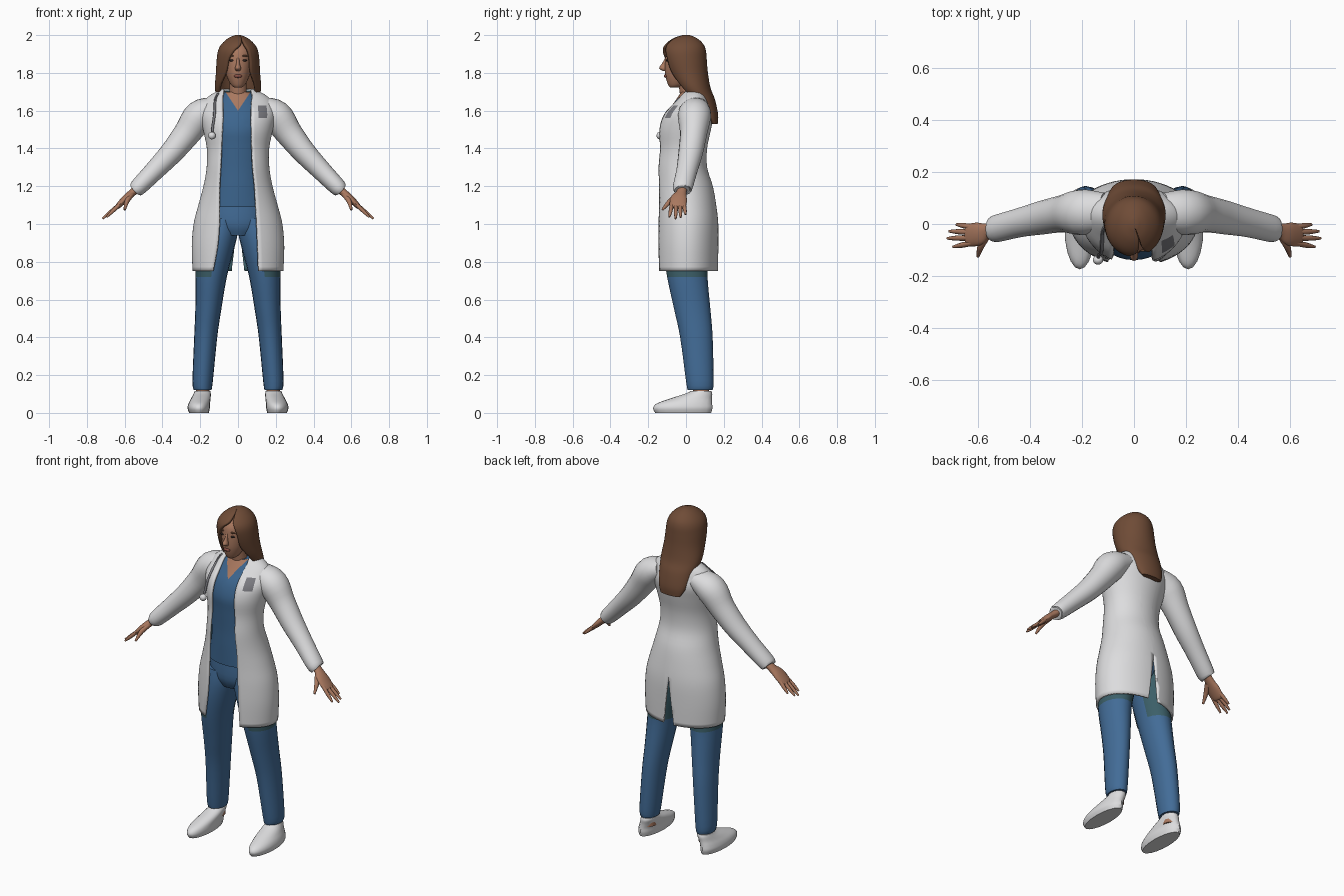
import bpy, bmesh, math
from mathutils import Vector

cube = bpy.data.objects.get("Cube")
if cube:
    bpy.data.objects.remove(cube)


def material(name, r, g, b):
    m = bpy.data.materials.new(name)
    m.use_nodes = True
    m.diffuse_color = (r, g, b, 1)
    node = next(n for n in m.node_tree.nodes if n.type == 'BSDF_PRINCIPLED')
    node.inputs["Base Color"].default_value = (r, g, b, 1)
    node.inputs["Roughness"].default_value = 0.8
    return m


white = material("coat white", .72, .72, .73)
teal = material("lining teal", .045, .115, .14)
grey = material("metal grey", .2, .2, .22)
blue = material("shirt blue", .045, .13, .27)
denim = material("trouser blue", .055, .15, .31)
skin = material("skin", .40, .19, .115)
brown = material("hair brown", .16, .072, .038)
dark = material("eye dark", .03, .02, .018)
rose = material("lip rose", .25, .08, .06)


def refine(rows, steps=4):
    """Smooth spline through rows of numbers."""
    rows = [Vector(r) for r in rows]
    last, out = len(rows) - 1, []
    for i in range(last):
        p, a, b, q = rows[max(i - 1, 0)], rows[i], rows[i + 1], rows[min(i + 2, last)]
        for s in range(steps):
            t = s / steps
            out.append(a + (b - p) * (t / 2) + (p * 2 - a * 5 + b * 4 - q) * (t * t / 2)
                       + (a * 3 - b * 3 + q - p) * (t ** 3 / 2))
    return out + [rows[-1]]


def bridge(bm, rings, closed):
    n = len(rings[0])
    for low, high in zip(rings, rings[1:]):
        for j in range(n if closed else n - 1):
            k = (j + 1) % n
            bm.faces.new((low[j], low[k], high[k], high[j]))


def finish(bm, name, mats, mirror=False, thickness=0):
    mesh = bpy.data.meshes.new(name)
    bm.to_mesh(mesh)
    bm.free()
    for m in mats:
        mesh.materials.append(m)
    ob = bpy.data.objects.new(name, mesh)
    bpy.context.collection.objects.link(ob)
    bpy.ops.object.select_all(action='DESELECT')
    ob.select_set(True)
    bpy.context.view_layer.objects.active = ob
    bpy.ops.object.shade_smooth_by_angle(angle=math.radians(45))
    if thickness:
        mod = ob.modifiers.new("thickness", 'SOLIDIFY')
        mod.thickness, mod.offset, mod.material_offset = thickness, -1, len(mats) > 1
    if mirror:
        ob.modifiers.new("mirror", 'MIRROR')
    return ob


def loft(name, rows, mats, upright=False, mirror=False, sides=20, rule=None, cuts=()):
    """Closed tube; rows are x, y, z, radius along y, radius across."""
    bm, rows, rings = bmesh.new(), refine(rows), []
    for i, r in enumerate(rows):
        t = Vector((0, 0, 1))
        if not upright:
            t = (rows[min(i + 1, len(rows) - 1)].to_3d() - rows[max(i - 1, 0)].to_3d()).normalized()
        across = t.cross(Vector((0, 1, 0))).normalized()
        along = across.cross(t)
        ring = []
        for j in range(sides):
            a = math.tau * j / sides
            ring.append(bm.verts.new(r.to_3d() + along * (r[3] * math.cos(a)) + across * (r[4] * math.sin(a))))
        rings.append(ring)
    bridge(bm, rings, True)
    bm.faces.new(rings[0])
    bm.faces.new(rings[-1])
    bmesh.ops.recalc_face_normals(bm, faces=bm.faces)
    slice_mesh(bm, cuts)
    for f in bm.faces:
        if rule and rule(f.calc_center_median()):
            f.material_index = 1
    return finish(bm, name, mats, mirror)


def slice_mesh(bm, cuts):
    for co, no in cuts:
        bmesh.ops.bisect_plane(bm, geom=bm.verts[:] + bm.edges[:] + bm.faces[:], plane_co=co, plane_no=no)


def shell(rows, cols=52):
    """Sheet open at the front; rows are z, x radius, y centre, y radius, opening left and right."""
    bm, rings = bmesh.new(), []
    for z, rx, cy, ry, x0, x1 in refine(rows):
        start = math.asin(max(-.98, min(.98, x1 / rx)))
        end = math.tau + math.asin(max(-.98, min(.98, x0 / rx)))
        angles = [start + (end - start) * j / cols for j in range(cols + 1)]
        rings.append([bm.verts.new((rx * math.sin(a), cy - ry * math.cos(a), z)) for a in angles])
    bridge(bm, rings, False)
    return bm, rings


def ball(name, place, size, mat, mirror=False):
    bm = bmesh.new()
    bmesh.ops.create_uvsphere(bm, u_segments=16, v_segments=10, radius=1)
    for v in bm.verts:
        v.co = Vector(a * s + p for a, s, p in zip(v.co, size, place))
    finish(bm, name, [mat], mirror)


# Coat body with open front, back vent and a chest badge
bm, rings = shell([
    (.75, .24, .005, .165, -.135, .11), (.88, .245, .005, .167, -.11, .105),
    (1.0, .235, .005, .166, -.1, .1), (1.1, .21, 0, .16, -.1, .095),
    (1.2, .183, -.01, .152, -.1, .09), (1.3, .166, -.025, .137, -.095, .08),
    (1.4, .165, -.02, .132, -.09, .075), (1.5, .185, -.01, .142, -.085, .072),
    (1.58, .2, .01, .135, -.08, .07), (1.64, .185, .03, .1, -.08, .07),
    (1.68, .15, .04, .075, -.08, .075), (1.715, .085, .045, .055, -.075, .07)])
vent_top, vent_slope = 1.04, .12
slice_mesh(bm, [((0, 0, vent_top), (s, 0, vent_slope)) for s in (-1, 1)])
centres = [(f, f.calc_center_median()) for f in bm.faces]
vent = []
for f, c in centres:
    if c.y > 0 and abs(c.x) < (vent_top - c.z) * vent_slope:
        vent.append(f)
    elif c.y < 0 and .11 < c.x < .155 and 1.57 < c.z < 1.625:
        f.material_index = 2
bmesh.ops.delete(bm, geom=vent, context='FACES')
finish(bm, "coat", [white, teal, grey], thickness=.012)

# Sleeves with cuffs
loft("sleeves", [
    (.11, .05, 1.62, .07, .055), (.2, .045, 1.575, .088, .083), (.27, .04, 1.48, .072, .072),
    (.35, .025, 1.38, .065, .062), (.44, .005, 1.285, .056, .053),
    (.53, -.018, 1.193, .052, .045), (.545, -.02, 1.178, .04, .034)], [white], mirror=True)

# Shirt with a V-shaped neck opening
loft("shirt", [
    (0, 0, 1.09, .128, .172), (0, -.01, 1.2, .12, .15), (0, -.02, 1.3, .11, .14),
    (0, -.02, 1.42, .115, .14), (0, -.015, 1.5, .122, .15), (0, 0, 1.58, .11, .15),
    (0, .02, 1.64, .085, .13), (0, .03, 1.7, .055, .07)], [blue, skin], upright=True, sides=32,
    rule=lambda c: c.y < .03 and c.z > 1.6 + 1.5 * abs(c.x),
    cuts=[((0, 0, 1.6), (s * 1.5, 0, -1)) for s in (-1, 1)])

# Trousers
loft("hips", [(0, .005, .94, .1, .1), (0, 0, 1.0, .118, .16), (0, 0, 1.12, .118, .165)],
     [denim], upright=True)
loft("trouser_legs", [
    (.187, .075, .12, .066, .047), (.187, .073, .17, .073, .054), (.171, .055, .4, .086, .061),
    (.157, .033, .55, .096, .069), (.142, .007, .72, .107, .083), (.122, 0, .85, .117, .097),
    (.098, 0, .95, .118, .096), (.085, 0, 1.03, .11, .085)], [denim, teal], upright=True, mirror=True,
    rule=lambda c: c.z > .72 and (c.x > .15 or c.y > .05))

# Shoes and ankles
loft("ankles", [(.187, .08, .06, .042, .036), (.187, .078, .16, .042, .036)],
     [skin], upright=True, mirror=True)
loft("shoes", [
    (.207, -.015, 0, .148, .052), (.208, -.017, .025, .157, .059), (.205, -.008, .05, .146, .057),
    (.197, .025, .075, .112, .052), (.19, .065, .1, .074, .046), (.188, .08, .115, .054, .042)],
    [white], upright=True, mirror=True)

# Hands
loft("palms", [
    (.52, -.018, 1.2, .026, .022), (.56, -.025, 1.165, .028, .02), (.595, -.038, 1.135, .044, .019),
    (.635, -.043, 1.095, .043, .014), (.645, -.044, 1.085, .034, .009)], [skin], mirror=True)
for name, y, tip in (("little_fingers", -.012, (.682, -.002, 1.05)),
                     ("ring_fingers", -.032, (.71, -.028, 1.035)),
                     ("middle_fingers", -.053, (.717, -.055, 1.028)),
                     ("index_fingers", -.073, (.695, -.088, 1.037))):
    base = Vector((.62, y, 1.11))
    mid = base.lerp(Vector(tip), .6)
    loft(name, [(*base, .011, .011), (*mid, .01, .01), (*tip, .005, .005)], [skin], mirror=True, sides=10)
loft("thumbs", [(.565, -.04, 1.155, .018, .016), (.588, -.085, 1.12, .014, .013),
                (.6, -.125, 1.075, .006, .006)], [skin], mirror=True, sides=10)

# Neck, head and face
loft("neck", [(0, .03, 1.62, .05, .055), (0, .01, 1.7, .044, .046), (0, 0, 1.8, .045, .047)],
     [skin], upright=True)
loft("head", [
    (0, -.062, 1.722, .022, .018), (0, -.052, 1.735, .042, .036), (0, -.038, 1.77, .068, .055),
    (0, -.025, 1.81, .087, .068), (0, -.018, 1.87, .092, .076), (0, -.01, 1.92, .09, .076),
    (0, -.005, 1.965, .055, .045)], [skin], upright=True, sides=24)
loft("nose", [(0, -.1, 1.88, .01, .007), (0, -.112, 1.85, .015, .009),
              (0, -.12, 1.825, .022, .016), (0, -.11, 1.81, .012, .011)], [skin], upright=True, sides=12)
ball("lips", (0, -.107, 1.783), (.022, .01, .009), rose)
ball("eyes", (.033, -.099, 1.866), (.014, .007, .006), dark, True)
ball("eyebrows", (.034, -.1, 1.89), (.019, .006, .004), brown, True)

# Long hair, parted to one side and hanging down the back
bm, rings = shell([
    (1.53, .065, .15, .018, -.005, .005), (1.58, .09, .125, .045, -.03, .03),
    (1.66, .11, .078, .075, -.09, .09), (1.72, .122, .04, .09, -.1, .095),
    (1.8, .117, .01, .106, -.065, .07), (1.87, .113, -.005, .115, -.05, .066),
    (1.92, .105, -.01, .115, -.02, .055), (1.955, .085, -.008, .098, .015, .035),
    (1.985, .05, -.004, .06, .018, .021), (2.0, .014, 0, .018, .004, .005)])
bm.faces.new(rings[-1])
bm.faces.new(rings[0][::-1])
finish(bm, "hair", [brown], thickness=.016)

# Stethoscope hanging over the chest
loft("stethoscope_tube", [
    (-.105, .0, 1.69, .007, .007), (-.12, -.03, 1.655, .007, .007), (-.125, -.103, 1.58, .007, .007),
    (-.135, -.12, 1.51, .007, .007), (-.138, -.13, 1.47, .007, .007)], [grey], sides=8)
ball("stethoscope_disc", (-.138, -.138, 1.468), (.02, .018, .02), white)
